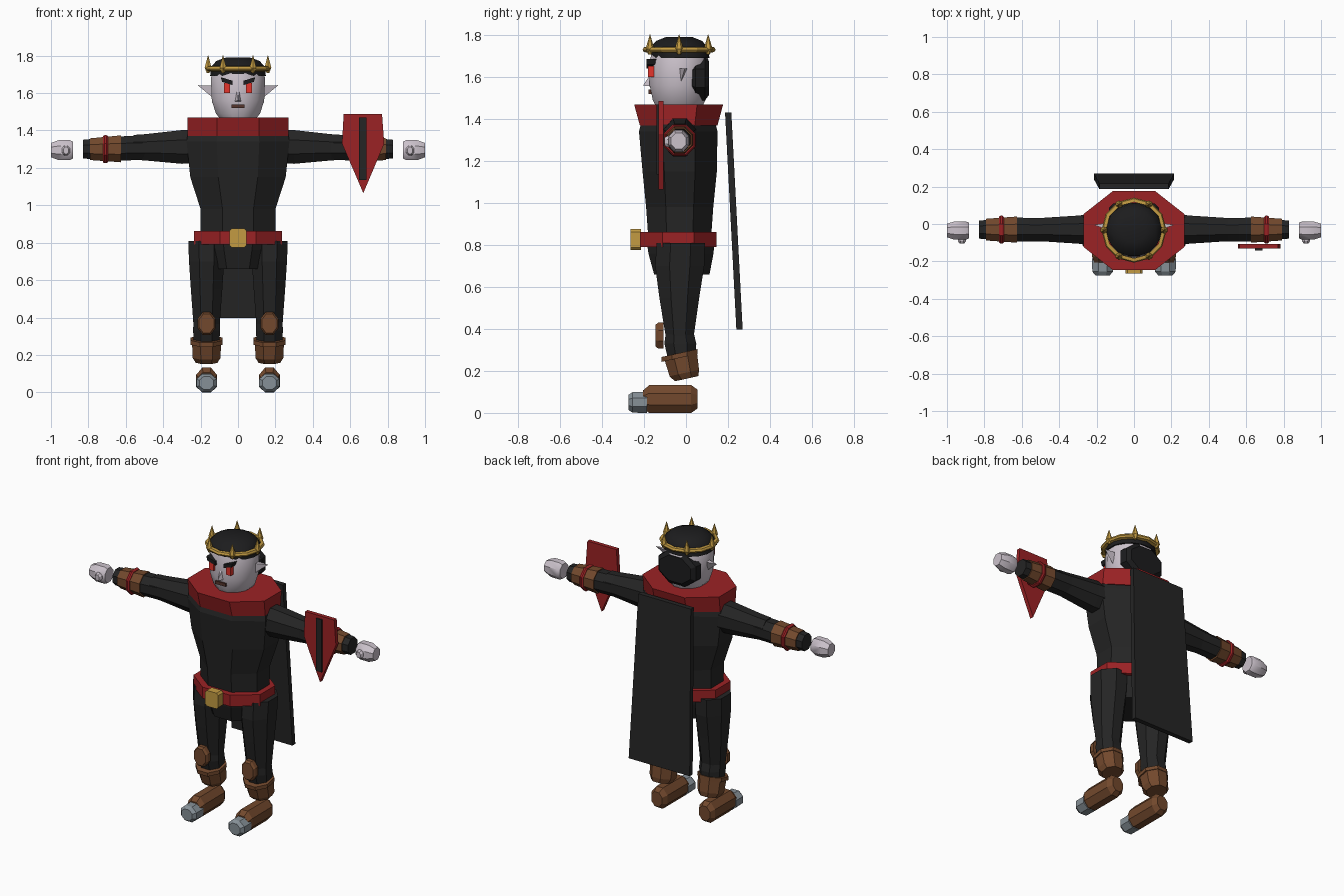
import bpy, bmesh
from math import pi, cos, sin, radians
from mathutils import Vector

if "Cube" in bpy.data.objects:
    bpy.data.objects.remove(bpy.data.objects["Cube"], do_unlink=True)


def material(name, r, g, b):
    m = bpy.data.materials.new(name)
    m.use_nodes = True
    m.diffuse_color = (r, g, b, 1)
    bsdf = next(n for n in m.node_tree.nodes if n.type == 'BSDF_PRINCIPLED')
    bsdf.inputs["Base Color"].default_value = (r, g, b, 1)
    return m


BLACK = material("black cloth", 0.018, 0.018, 0.018)
HAIR = material("black hair", 0.012, 0.012, 0.013)
RED = material("red cloth", 0.33, 0.016, 0.018)
BROWN = material("brown leather", 0.17, 0.066, 0.026)
SKIN = material("pale skin", 0.60, 0.54, 0.60)
GOLD = material("gold", 0.55, 0.33, 0.055)
STEEL = material("steel", 0.24, 0.28, 0.31)
EYE = material("eye red", 0.78, 0.035, 0.025)
MOUTH = material("mouth brown", 0.09, 0.035, 0.025)


def finish(name, bm, mat, side=1, smooth=False):
    """Turn a bmesh into an object, optionally flipped to the other side."""
    for v in bm.verts:
        v.co.x *= side
    bmesh.ops.recalc_face_normals(bm, faces=bm.faces)
    me = bpy.data.meshes.new(name)
    bm.to_mesh(me)
    bm.free()
    me.materials.append(mat)
    ob = bpy.data.objects.new(name, me)
    bpy.context.collection.objects.link(ob)
    if smooth:
        bpy.ops.object.select_all(action='DESELECT')
        ob.select_set(True)
        bpy.context.view_layer.objects.active = ob
        bpy.ops.object.shade_smooth_by_angle(angle=radians(40))
    return ob


def loft(name, mat, rings, axis='z', n=8, side=1, lean=0, smooth=False):
    """Skin rings of (position, centre a, centre b, half width a, half width b)."""
    bm = bmesh.new()
    loops = []
    for t, ca, cb, ra, rb in rings:
        loop = []
        for i in range(n):
            ang = 2 * pi * (i + 0.5) / n
            a = ra * cos(ang) / cos(pi / n)
            b = rb * sin(ang) / cos(pi / n)
            p = t + lean * b
            co = {'z': (ca + a, cb + b, p), 'x': (p, ca + a, cb + b),
                  'y': (ca + a, p, cb + b)}[axis]
            loop.append(bm.verts.new(co))
        loops.append(loop)
    for lo, hi in zip(loops, loops[1:]):
        for i in range(n):
            j = (i + 1) % n
            bm.faces.new((lo[i], lo[j], hi[j], hi[i]))
    bm.faces.new(loops[0])
    bm.faces.new(loops[-1])
    return finish(name, bm, mat, side, smooth)


def plate(name, mat, outline, front, back, side=1):
    """Extrude an x-z outline between two y positions."""
    bm = bmesh.new()
    f = [bm.verts.new((x, front, z)) for x, z in outline]
    b = [bm.verts.new((x, back, z)) for x, z in outline]
    bm.faces.new(f)
    bm.faces.new(b)
    for i in range(len(f)):
        j = (i + 1) % len(f)
        bm.faces.new((f[i], f[j], b[j], b[i]))
    return finish(name, bm, mat, side)


def chamfered(x, z, w, h, c):
    """Outline of a rectangle with cut corners."""
    return [(x - w, z - h + c), (x - w + c, z - h), (x + w - c, z - h), (x + w, z - h + c),
            (x + w, z + h - c), (x + w - c, z + h), (x - w + c, z + h), (x - w, z + h - c)]


def rect(x, z, w, h):
    return [(x - w, z - h), (x + w, z - h), (x + w, z + h), (x - w, z + h)]


# Body
loft("torso", BLACK, [(0.84, 0, -0.03, 0.20, 0.15), (0.98, 0, -0.03, 0.20, 0.16),
                      (1.15, 0, -0.03, 0.255, 0.177), (1.34, 0, -0.037, 0.275, 0.187),
                      (1.41, 0, -0.037, 0.265, 0.17)])
loft("pelvis", BLACK, [(0.66, 0, -0.02, 0.145, 0.132), (0.76, 0, -0.024, 0.18, 0.155),
                       (0.85, 0, -0.026, 0.20, 0.165)])
loft("collar", RED, [(1.37, 0, -0.035, 0.27, 0.185), (1.47, 0, -0.035, 0.27, 0.212)])
loft("belt", RED, [(0.79, 0, -0.037, 0.235, 0.182), (0.862, 0, -0.037, 0.235, 0.182)])
plate("belt_buckle", GOLD, chamfered(0, 0.825, 0.046, 0.05, 0.012), -0.265, -0.215)

# Cape: a slanting slab, wider at the hem
bm = bmesh.new()
rows = [[bm.verts.new((x, y + d, z)) for x, d in ((-w, 0), (w, 0), (w, 0.03), (-w, 0.03))]
        for w, y, z in ((0.215, 0.24, 0.397), (0.185, 0.186, 1.432))]
for i in range(4):
    j = (i + 1) % 4
    bm.faces.new((rows[0][i], rows[0][j], rows[1][j], rows[1][i]))
for r in rows:
    bm.faces.new(r)
finish("cape", bm, BLACK)

# Head and hair
HY = -0.033
loft("head", SKIN, [(1.45, 0, HY, 0.085, 0.105), (1.49, 0, HY, 0.118, 0.125),
                    (1.56, 0, HY, 0.140, 0.140), (1.68, 0, HY, 0.145, 0.140),
                    (1.74, 0, HY, 0.120, 0.120)], n=12, smooth=True)
loft("hair_cap", HAIR, [(1.69, 0, -0.026, 0.149, 0.138), (1.74, 0, HY, 0.145, 0.138),
                        (1.772, 0, HY, 0.115, 0.11), (1.79, 0, HY, 0.065, 0.065)],
     n=16, smooth=True)
loft("back_hair", HAIR, [(0.028, 0, 1.595, 0.125, 0.09), (0.045, 0, 1.595, 0.138, 0.106),
                         (0.09, 0, 1.595, 0.132, 0.106), (0.11, 0, 1.595, 0.11, 0.08)], axis='y')

# Crown: ring band with six spikes
bm = bmesh.new()
N = 12
section = [(0.15, 1.716), (0.168, 1.720), (0.174, 1.730), (0.168, 1.742), (0.15, 1.744)]
loops = [[bm.verts.new((r * cos(2 * pi * i / N), HY + r * sin(2 * pi * i / N), z))
          for r, z in section] for i in range(N)]
for i in range(N):
    a, b = loops[i], loops[(i + 1) % N]
    for k in range(len(section)):
        m = (k + 1) % len(section)
        bm.faces.new((a[k], a[m], b[m], b[k]))
finish("crown_ring", bm, GOLD)
for i in range(6):
    x, y = 0.16 * cos(i * pi / 3), HY + 0.16 * sin(i * pi / 3)
    loft(f"crown_spike_{i + 1}", GOLD, [(1.708, x, y, 0.007, 0.007), (1.735, x, y, 0.018, 0.018),
                                        (1.802, x, y, 0.001, 0.001)], n=6)

# Nose and mouth
bm = bmesh.new()
base = [bm.verts.new(c) for c in ((-0.02, -0.165, 1.555), (0.02, -0.165, 1.555),
                                  (0.008, -0.165, 1.62), (-0.008, -0.165, 1.62))]
tip = bm.verts.new((0, -0.205, 1.56))
bm.faces.new(base)
for i in range(4):
    bm.faces.new((base[i], base[(i + 1) % 4], tip))
finish("nose", bm, SKIN)
plate("mouth", MOUTH, rect(0, 1.53, 0.036, 0.01), -0.178, -0.14)

# Paired parts
AY, AZ, LX = -0.03, 1.30, 0.168
for s, tag in ((1, "left"), (-1, "right")):
    # Face
    plate(f"{tag}_eye", EYE, rect(0.06, 1.627, 0.016, 0.026), -0.182, -0.14, s)
    plate(f"{tag}_brow", HAIR, [(0.028, 1.642), (0.085, 1.66), (0.092, 1.685), (0.03, 1.666)],
          -0.188, -0.14, s)
    bm = bmesh.new()
    ear = [bm.verts.new(c) for c in ((0.13, -0.035, 1.64), (0.15, 0.005, 1.64),
                                     (0.135, -0.025, 1.575), (0.215, -0.005, 1.642))]
    for f in ((0, 1, 2), (0, 1, 3), (1, 2, 3), (0, 2, 3)):
        bm.faces.new([ear[i] for i in f])
    finish(f"{tag}_ear", bm, SKIN, s)

    # Arm, bracer and hand
    loft(f"{tag}_upper_arm", BLACK, [(0.20, AY, 1.315, 0.085, 0.09), (0.30, AY, 1.312, 0.075, 0.09),
                                     (0.50, AY, 1.31, 0.062, 0.07), (0.56, AY, 1.31, 0.06, 0.066)],
         'x', side=s)
    loft(f"{tag}_forearm", BLACK, [(0.48, AY, 1.308, 0.062, 0.066), (0.64, AY, AZ + 0.004, 0.064, 0.064),
                                   (0.83, AY, AZ, 0.048, 0.05)], 'x', side=s)
    loft(f"{tag}_bracer", BROWN, [(0.625, AY, AZ + 0.002, 0.07, 0.072),
                                  (0.79, AY, AZ, 0.058, 0.058)], 'x', side=s)
    loft(f"{tag}_bracer_band", RED, [(0.696, AY, AZ, 0.068, 0.07), (0.704, AY, AZ, 0.075, 0.075),
                                     (0.714, AY, AZ, 0.075, 0.075), (0.722, AY, AZ, 0.068, 0.07)],
         'x', side=s)
    loft(f"{tag}_hand", SKIN, [(0.883, -0.035, 1.295, 0.042, 0.045), (0.90, -0.035, 1.295, 0.049, 0.053),
                               (0.96, -0.035, 1.295, 0.049, 0.053), (1.0, -0.035, 1.295, 0.036, 0.038)],
         'x', side=s, smooth=True)
    loft(f"{tag}_thumb", SKIN, [(-0.103, 0.92, 1.293, 0.014, 0.018), (-0.09, 0.92, 1.293, 0.022, 0.026),
                                (-0.06, 0.92, 1.293, 0.022, 0.026)], 'y', side=s)

    # Leg, knee pad and boot
    loft(f"{tag}_thigh", BLACK, [(0.36, LX, -0.03, 0.07, 0.066), (0.55, LX, -0.032, 0.084, 0.095),
                                 (0.70, LX, -0.03, 0.094, 0.117), (0.81, LX, -0.025, 0.098, 0.115)], side=s)
    loft(f"{tag}_shin", BLACK, [(0.26, LX, -0.02, 0.068, 0.066), (0.33, LX, -0.027, 0.072, 0.076),
                                (0.385, LX, -0.03, 0.07, 0.066)], side=s)
    loft(f"{tag}_knee_pad", BROWN, [(-0.145, LX, 0.368, 0.04, 0.052), (-0.132, LX, 0.368, 0.048, 0.062),
                                    (-0.107, LX, 0.368, 0.048, 0.062)], 'y', side=s)
    loft(f"{tag}_boot_shaft", BROWN, [(0.163, LX, 0.003, 0.058, 0.056), (0.19, LX, -0.008, 0.074, 0.07),
                                      (0.275, LX, -0.026, 0.078, 0.078)], side=s, lean=0.22)
    loft(f"{tag}_boot_rim", BROWN, [(0.262, LX, -0.03, 0.085, 0.086),
                                    (0.285, LX, -0.032, 0.085, 0.086)], side=s, lean=0.22)
    loft(f"{tag}_foot", BROWN, [(0.055, LX, 0.066, 0.038, 0.045), (0.025, LX, 0.066, 0.055, 0.066),
                                (-0.175, LX, 0.066, 0.056, 0.066), (-0.205, LX, 0.062, 0.045, 0.045)],
         'y', side=s)
    loft(f"{tag}_toe_cap", STEEL, [(-0.275, LX, 0.05, 0.038, 0.035), (-0.255, LX, 0.05, 0.055, 0.049),
                                   (-0.185, LX, 0.05, 0.056, 0.05)], 'y', side=s)

# Shield on the left forearm
plate("shield", RED, [(0.565, 1.487), (0.77, 1.487), (0.782, 1.33), (0.67, 1.065), (0.556, 1.33)],
      -0.132, -0.107)
plate("shield_stripe", BLACK, rect(0.668, 1.302, 0.02, 0.167), -0.141, -0.131)
